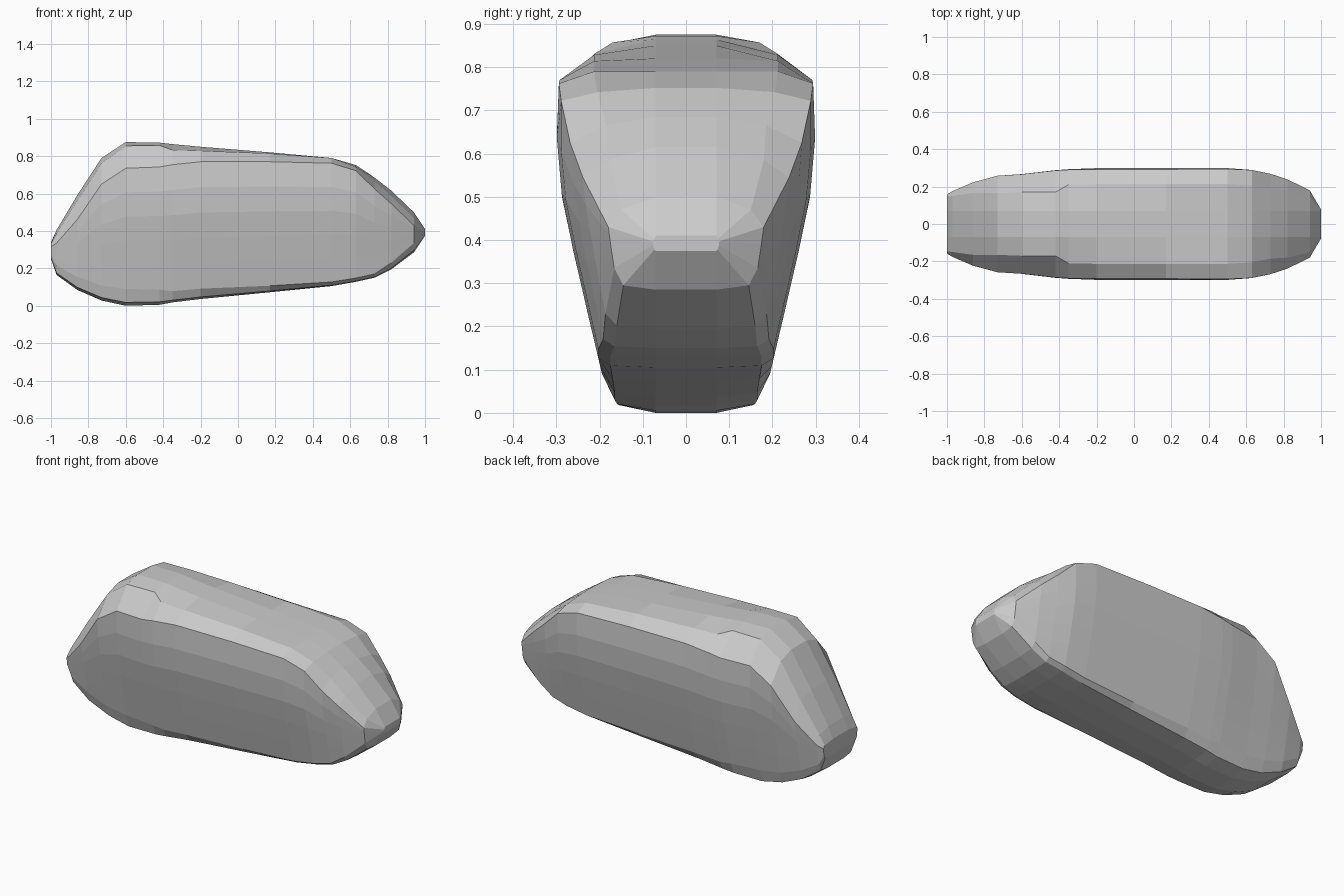
import bpy, bmesh

# Half-width of the body at each height
WIDTH = [(0, .165), (.08, .192), (.22, .225), (.38, .262), (.5, .287), (.65, .30), (.765, .294), (.9, .25)]


def width(z):
    for (z0, w0), (z1, w1) in zip(WIDTH, WIDTH[1:]):
        if z <= z1:
            return w0 + (w1 - w0) * (z - z0) / (z1 - z0)
    return WIDTH[-1][1]


# Stations: x, bottom, top, width scale, upper shoulder y, its drop, side crease drop, lower y, lower crease rise
STATIONS = [
    (-1.0, .25, .34, .64, .145, .01, .025, .14, .02),
    (-.97, .165, .405, .70, .15, .02, .07, .14, .05),
    (-.86, .085, .59, .80, .165, .03, .13, .15, .07),
    (-.73, .028, .79, .86, .165, .03, .14, .15, .08),
    (-.60, .0, .875, .90, .17, .02, .14, .155, .09),
    (-.42, .005, .872, .97, .17, .015, .13, .16, .08),
    (-.35, .018, .864, .985, .21, .032, .11, .165, .06),
    (-.20, .036, .85, 1.0, .213, .022, .08, .165, .055),
    (.17, .072, .82, 1.0, .213, .006, .05, .17, .035),
    (.50, .105, .79, 1.0, .213, .0, .028, .175, .022),
    (.63, .128, .752, .975, .205, .01, .03, .175, .02),
    (.73, .15, .685, .90, .185, .02, .06, .165, .02),
    (.82, .195, .615, .82, .18, .03, .07, .16, .035),
    (.94, .285, .50, .66, .15, .03, .07, .145, .05),
    (1.0, .375, .41, .29, .073, .008, .013, .073, .013),
]
ROWS = 6


def ring(x, zb, zt, s, ws, ds, dc, wb, rise):
    half = [(.07, zt), (ws, zt - ds)]
    hi, lo = zt - dc, zb + rise
    for i in range(ROWS):
        z = hi + (lo - hi) * i / (ROWS - 1)
        half.append((width(z) * s, z))
    half += [(wb, zb + rise * .2), (.07, zb)]
    return [(x, y, z) for y, z in half] + [(x, -y, z) for y, z in reversed(half)]


# Body shell lofted through the stations
bm = bmesh.new()
rings = [[bm.verts.new(p) for p in ring(*st)] for st in STATIONS]
for a, b in zip(rings, rings[1:]):
    n = len(a)
    for i in range(n):
        j = (i + 1) % n
        bm.faces.new((a[i], a[j], b[j], b[i]))
# End caps
bm.faces.new(rings[0])
bm.faces.new(rings[-1])
bmesh.ops.recalc_face_normals(bm, faces=bm.faces)
mesh = bpy.data.meshes.new("body_shell")
bm.to_mesh(mesh)
bm.free()
bpy.context.collection.objects.link(bpy.data.objects.new("body_shell", mesh))
